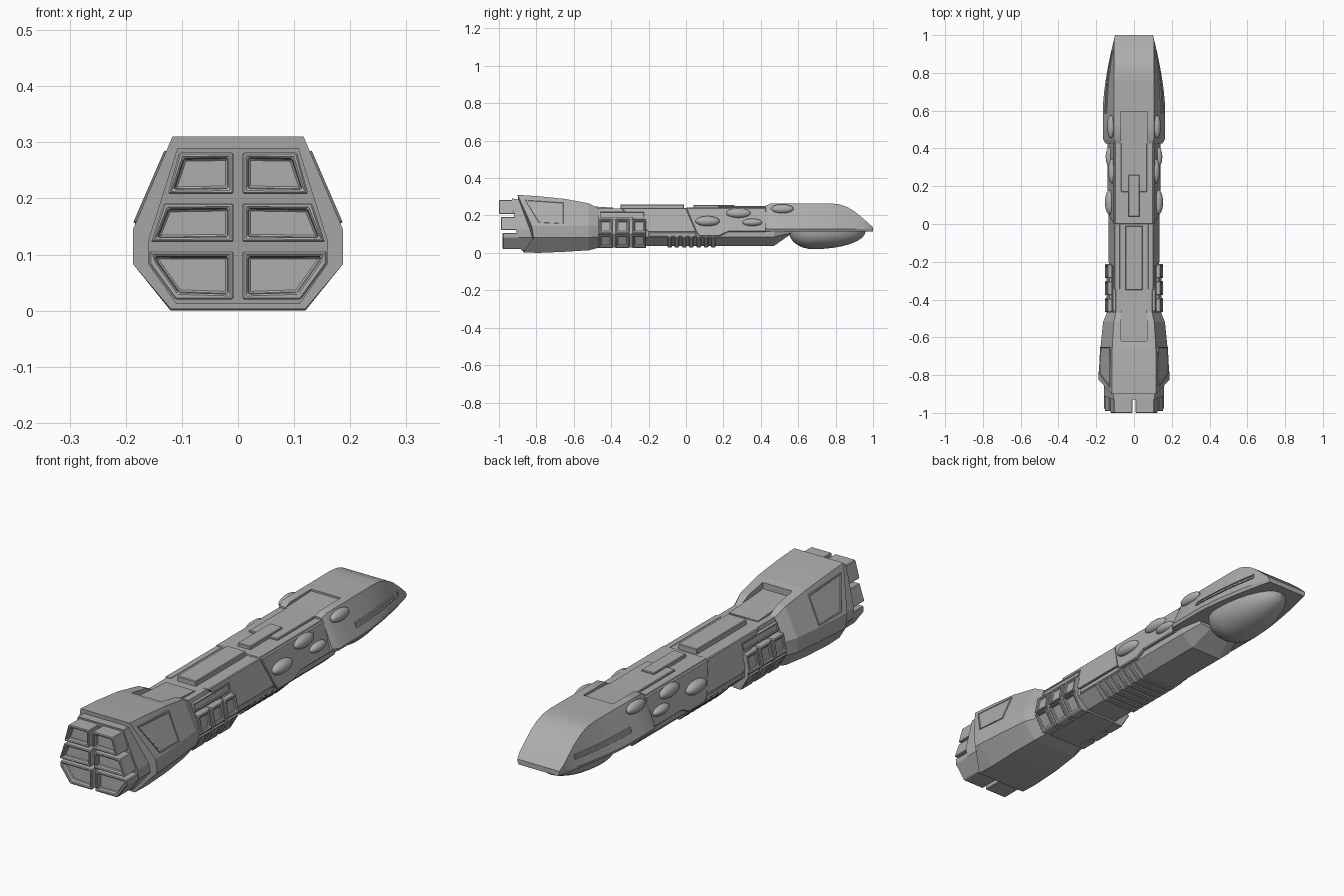
import bpy, bmesh, math
from mathutils import Vector

if "Cube" in bpy.data.objects:
    bpy.data.objects.remove(bpy.data.objects["Cube"])

grey = bpy.data.materials.new("hull_grey")
grey.diffuse_color = (0.42, 0.42, 0.42, 1)
grey.use_nodes = True
grey.node_tree.nodes["Principled BSDF"].inputs["Base Color"].default_value = grey.diffuse_color


def finish(name, bm, bevel=0.0, smooth=False):
    bmesh.ops.recalc_face_normals(bm, faces=bm.faces)
    me = bpy.data.meshes.new(name)
    bm.to_mesh(me)
    bm.free()
    me.materials.append(grey)
    ob = bpy.data.objects.new(name, me)
    bpy.context.collection.objects.link(ob)
    if bevel:
        m = ob.modifiers.new("bevel", 'BEVEL')
        m.width, m.segments, m.limit_method = bevel, 1, 'ANGLE'
    if smooth:
        bpy.ops.object.select_all(action='DESELECT')
        ob.select_set(True)
        bpy.context.view_layer.objects.active = ob
        bpy.ops.object.shade_smooth_by_angle(angle=math.radians(28))
    return ob


def loft(name, sections, bevel=0.0, smooth=False):
    """Sections are (y, half profile [(x, z) or (x, z, dy)] top to bottom), mirrored in x."""
    bm = bmesh.new()
    rings = []
    for y, half in sections:
        half = [(p + (0,))[:3] for p in half]
        full = half + [(-x, z, d) for x, z, d in reversed(half)]
        rings.append([bm.verts.new((x, y + d, z)) for x, z, d in full])
    for a, b in zip(rings, rings[1:]):
        for i in range(len(a)):
            j = (i + 1) % len(a)
            bm.faces.new((a[i], a[j], b[j], b[i]))
    bm.faces.new(rings[0])
    bm.faces.new(rings[-1])
    return finish(name, bm, bevel, smooth)


def prism(name, shapes, vec, rim=0.0, depth=0.0, bevel=0.0):
    """Mirrored pair of prisms per outline, with an optional sunken centre."""
    bm = bmesh.new()
    for pts in shapes:
        for s in (1, -1):
            f = [bm.verts.new((x * s, y, z)) for x, y, z in pts]
            b = [bm.verts.new((x * s + vec[0] * s, y + vec[1], z + vec[2])) for x, y, z in pts]
            front = bm.faces.new(f)
            faces = [front, bm.faces.new(b)]
            n = len(f)
            for i in range(n):
                faces.append(bm.faces.new((f[i], f[(i + 1) % n], b[(i + 1) % n], b[i])))
            bmesh.ops.recalc_face_normals(bm, faces=faces)
            if rim:
                bmesh.ops.inset_region(bm, faces=[front], thickness=rim, depth=0)
                bmesh.ops.inset_region(bm, faces=[front], thickness=0.003, depth=-depth)
    return finish(name, bm, bevel)


def box(name, hx, y0, y1, z0, z1, bevel=0.003):
    return loft(name, [(y, [(hx, z1), (hx, z0)]) for y in (y0, y1)], bevel)


def notch(target, y0, y1, z0, z1):
    """Cut a slot in the top of a part, with its floor sloping from z0 to z1."""
    c = loft("notch_cutter", [(y0, [(0.07, 0.4), (0.07, z0)]), (y1, [(0.07, 0.4), (0.07, z1)])])
    c.hide_render = c.hide_viewport = True
    m = target.modifiers.new("notch", 'BOOLEAN')
    m.object, m.operation, m.solver = c, 'DIFFERENCE', 'EXACT'


def lerp_table(t, table):
    for (a, va), (b, vb) in zip(table, table[1:]):
        if t <= b:
            return va + (vb - va) * max(0, (t - a)) / (b - a)
    return table[-1][1]


def on_side(pts, surf, lift):
    return [(surf(y, z) + lift, y, z) for y, z in pts]


# Surface half widths
def hull_x(y, z):
    return lerp_table(z, [(0.035, 0.075), (0.085, 0.128), (0.11, 0.128), (0.243, 0.095)])


def nose_w(y):
    return 0.165 - 0.065 * (max(0, y - 0.6) / 0.4) ** 1.6


def nose_top(y):
    return lerp_table(y, [(0.43, 0.263), (0.77, 0.265), (0.82, 0.26), (0.86, 0.246),
                          (0.9, 0.223), (0.95, 0.182), (1.0, 0.137)])


def nose_x(y, z):
    w, t = nose_w(y), nose_top(y)
    return w + (min(0.105, w) - w) * (z - 0.128) / (t - 0.128)


# Central hull with tapered keel tip
mid = [(0.095, 0.238), (0.128, 0.11), (0.128, 0.085), (0.075, 0.037)]
loft("central_hull", [
    (-0.55, mid), (0.47, mid),
    (0.56, [(0.09, 0.23), (0.11, 0.115), (0.1, 0.105), (0.05, 0.1)])])
for i in range(7):
    y = -0.1 + i * 0.039
    loft(f"keel_rib_{i}", [(y + d, [(0.125, 0.1), (0.134, 0.083), (0.079, 0.03)])
                           for d in (0, 0.024)], 0.003)

# Side armour
prism("forward_armour", [on_side(
    [(-0.0, 0.24), (0.43, 0.24), (0.43, 0.112), (0.225, 0.112), (0.18, 0.09),
     (0.07, 0.09), (0.055, 0.112)], hull_x, 0.013)], (-0.03, 0, 0), bevel=0.004)
prism("rear_armour", [on_side(
    [(-0.35, 0.24), (0.0, 0.24), (0.055, 0.112), (-0.2, 0.112)], hull_x, 0.008)],
    (-0.03, 0, 0), bevel=0.003)
prism("lower_trim", [on_side([(-0.2, 0.11), (0.05, 0.11), (0.06, 0.088), (-0.2, 0.088)],
                             hull_x, 0.004)], (-0.03, 0, 0), bevel=0.003)
box("armour_deck", 0.102, 0.0, 0.43, 0.22, 0.242)

# Dorsal plates
box("dorsal_plate_front", 0.068, 0.17, 0.46, 0.22, 0.25)
box("dorsal_plate_mid", 0.03, 0.04, 0.26, 0.22, 0.257)
box("dorsal_plate_rear", 0.045, -0.35, -0.01, 0.22, 0.26)

# Nose, with a shallow ramp let into its rear top
secs = [(0.425, [(0.1, 0.25), (0.15, 0.13), (0.145, 0.116)])]
for y in [0.45, 0.53, 0.6, 0.65, 0.7, 0.74, 0.77, 0.8, 0.82, 0.84, 0.86, 0.88, 0.9, 0.925,
          0.95, 0.975, 1.0]:
    w = nose_w(y)
    secs.append((y, [(min(0.105, w), nose_top(y)), (w, 0.128), (w - 0.006, 0.115)]))
nose = loft("nose", secs, smooth=True)
notch(nose, 0.38, 0.595, 0.248, 0.256)

# Nose side slots: two rails, end caps and an inner bar following the curve
ys = [0.585 + i * 0.041 for i in range(9)]
for part, z1, z0, lift in (("upper_rail", 0.181, 0.176, 0.005), ("lower_rail", 0.166, 0.161, 0.005),
                           ("inner_bar", 0.1735, 0.1685, 0.003)):
    prism(f"nose_slot_{part}", [on_side([(a, z1), (b, z1), (b, z0), (a, z0)], nose_x, lift)
                                for a, b in zip(ys, ys[1:])], (-0.015, 0, 0))
prism("nose_slot_end", [on_side([(a, 0.181), (a + 0.005, 0.181), (a + 0.005, 0.161), (a, 0.161)],
                                nose_x, 0.005) for a in (ys[0], ys[-1])], (-0.015, 0, 0))


def ellipsoid(name, places, radii, tilt=0.0, reshape=None):
    bm = bmesh.new()
    for c, r in zip(places, radii):
        for s in ((1, -1) if c[0] else (1,)):
            vs = bmesh.ops.create_uvsphere(bm, u_segments=28, v_segments=16, radius=1)['verts']
            for v in vs:
                p = Vector((v.co.x * r[0], v.co.y * r[1], v.co.z * r[2]))
                if reshape:
                    p = reshape(p)
                px = p.x * math.cos(tilt) - p.z * math.sin(tilt)
                pz = p.x * math.sin(tilt) + p.z * math.cos(tilt)
                v.co = ((px + c[0]) * s, p.y + c[1], pz + c[2])
    return finish(name, bm, smooth=True)


# Chin dome (teardrop) and side blisters
ellipsoid("chin_dome", [(0, 0.68, 0.115)], [(0.12, 0.2, 0.095)], 0,
          lambda p: Vector((p.x, p.y * (1.4 if p.y > 0 else 0.65), p.z if p.z < 0 else p.z * 0.2)))
ellipsoid("side_blisters",
          [(0.128, 0.115, 0.17), (0.115, 0.28, 0.213), (0.128, 0.355, 0.163), (0.122, 0.515, 0.236)],
          [(0.026, 0.065, 0.027), (0.022, 0.065, 0.026), (0.022, 0.053, 0.02),
           (0.02, 0.06, 0.024)], 0.25)

# Radiator blocks on a spine, and the bar above them
cells = []
for y in (-0.43, -0.34, -0.25):
    a, b = y - 0.037, y + 0.037
    for xa, za, xc, zc in ((0.14, 0.18, 0.155, 0.104), (0.155, 0.096, 0.112, 0.025)):
        cells.append([(xa, a, za), (xa, b, za), (xc, b, zc), (xc, a, zc)])
prism("radiator_blocks", cells, (-0.04, 0, 0), 0.013, 0.008, 0.003)
loft("radiator_spine", [(y, [(0.131, 0.178), (0.146, 0.1), (0.103, 0.03)]) for y in (-0.47, -0.213)])
prism("radiator_bar", [on_side([(-0.46, 0.222), (-0.22, 0.222), (-0.22, 0.19), (-0.46, 0.19)],
                               hull_x, 0.012)], (-0.03, 0, 0), 0.006, 0.004)

# Engine housing with a notch in the top
housing = loft("engine_housing", [
    (-0.9, [(0.117, 0.31), (0.187, 0.145, 0.075), (0.187, 0.083, 0.085), (0.12, 0.003, 0.03)]),
    (-0.79, [(0.117, 0.303), (0.187, 0.145, 0.005), (0.187, 0.083, 0.005), (0.12, 0.0)]),
    (-0.65, [(0.115, 0.289), (0.177, 0.145), (0.177, 0.083), (0.118, 0.006)]),
    (-0.52, [(0.107, 0.265), (0.164, 0.145), (0.164, 0.083), (0.108, 0.014)]),
    (-0.465, [(0.095, 0.236), (0.142, 0.145), (0.142, 0.085), (0.09, 0.028)])])
notch(housing, -0.62, -0.39, 0.256, 0.226)
loft("notch_floor", [(-0.62, [(0.068, 0.256), (0.068, 0.22)]), (-0.39, [(0.068, 0.242), (0.068, 0.22)])])


def housing_x(y, z):
    k = (y + 0.79) / 0.14
    return lerp_table(z, [(0.145, 0.187 - 0.01 * max(0, k)), (0.3, 0.12 - 0.008 * max(0, k))])


prism("housing_panel", [on_side([(-0.865, 0.285), (-0.65, 0.272), (-0.65, 0.152), (-0.79, 0.158)],
                                housing_x, 0.005)], (-0.02, 0, 0), 0.006, 0.002)

# Engine backing and six nozzles
loft("engine_backing", [
    (-0.93, [(0.108, 0.29), (0.16, 0.125, 0.02), (0.16, 0.083, 0.03), (0.11, 0.012, 0.05)]),
    (-0.7, [(0.108, 0.28), (0.16, 0.125), (0.16, 0.083), (0.11, 0.012)])])
rows = [(-1.0, [(0.008, 0.282), (0.105, 0.282), (0.125, 0.208), (0.008, 0.208)]),
        (-0.99, [(0.008, 0.192), (0.132, 0.192), (0.155, 0.122), (0.008, 0.122)]),
        (-0.98, [(0.008, 0.106), (0.158, 0.106), (0.158, 0.083), (0.112, 0.02), (0.008, 0.02)])]
for i, (y, pts) in enumerate(rows):
    prism(f"nozzle_row_{i}", [[(x, y, z) for x, z in pts]], (0, 0.15, 0), 0.013, 0.02, 0.003)
